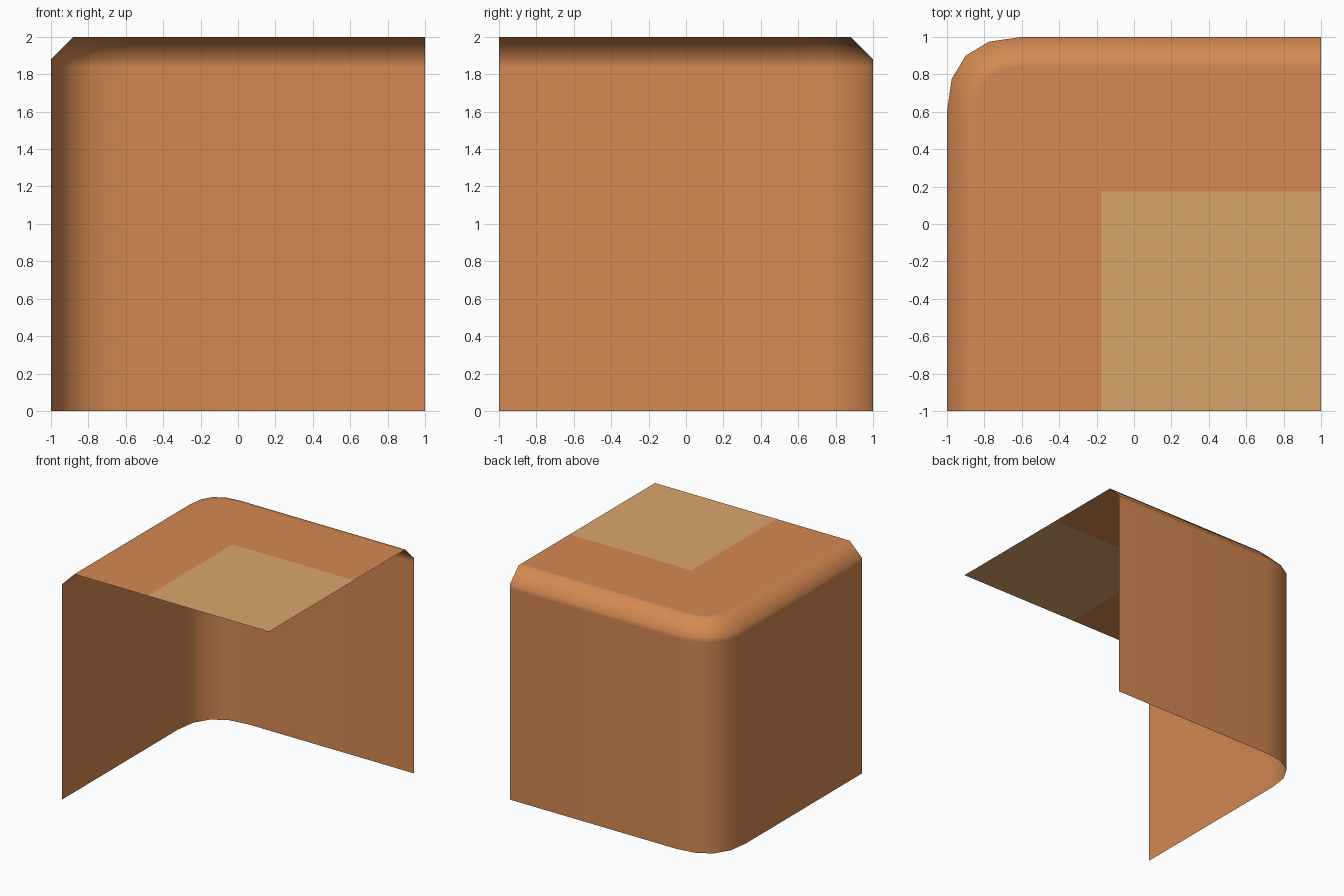
import bpy, bmesh
from mathutils import Vector

if "Cube" in bpy.data.objects:
    bpy.data.objects.remove(bpy.data.objects["Cube"])


def material(name, rgb):
    m = bpy.data.materials.new(name)
    m.diffuse_color = (*rgb, 1)
    m.use_nodes = True
    m.node_tree.nodes["Principled BSDF"].inputs["Base Color"].default_value = m.diffuse_color
    return m


def outline(inset, z):
    # left wall line, parabolic rounded corner, back wall line
    k = 1 - inset
    a, c, b = Vector((-k, 0.6, z)), Vector((-k, k, z)), Vector((-0.6, k, z))
    curve = []
    for i in range(5):
        t = i / 4
        curve.append(a * (1 - t) ** 2 + c * 2 * t * (1 - t) + b * t * t)
    return [Vector((-k, -1, z))] + curve + [Vector((1, k, z))]


# Walls and bevelled top rim of the open corner shell
bm = bmesh.new()
profile = [(0, 0), (0, 1.84), (0, 1.88), (0.12, 2), (0.16, 2)]
rings = [[bm.verts.new(p) for p in outline(*s)] for s in profile]
for low, high in zip(rings, rings[1:]):
    for i in range(len(low) - 1):
        bm.faces.new((low[i], high[i], high[i + 1], low[i + 1]))

# Flat top sheet, closing the front right corner
top = bm.faces.new([bm.verts.new((1, -1, 2))] + rings[-1][::-1])
bmesh.ops.recalc_face_normals(bm, faces=bm.faces[:])
if top.normal.z < 0:
    bmesh.ops.reverse_faces(bm, faces=bm.faces[:])

# Cut the top sheet so the lighter square is its own face
edge = 0.175
for co, no in (((-edge, 0, 0), (1, 0, 0)), ((0, edge, 0), (0, 1, 0))):
    faces = [f for f in bm.faces if all(v.co.z > 1.99 for v in f.verts)]
    geom = faces + list({e for f in faces for e in f.edges}) \
        + list({v for f in faces for v in f.verts})
    bmesh.ops.bisect_plane(bm, geom=geom, plane_co=co, plane_no=no)

for f in bm.faces:
    f.smooth = True
    c = f.calc_center_median()
    if c.z > 1.99 and c.x > -edge and c.y < edge:
        f.material_index = 1

mesh = bpy.data.meshes.new("corner_shell")
bm.to_mesh(mesh)
bm.free()
mesh.materials.append(material("terracotta orange", (0.66, 0.25, 0.085)))
mesh.materials.append(material("sandy tan", (0.70, 0.38, 0.15)))
shell = bpy.data.objects.new("corner_shell", mesh)
bpy.context.collection.objects.link(shell)
